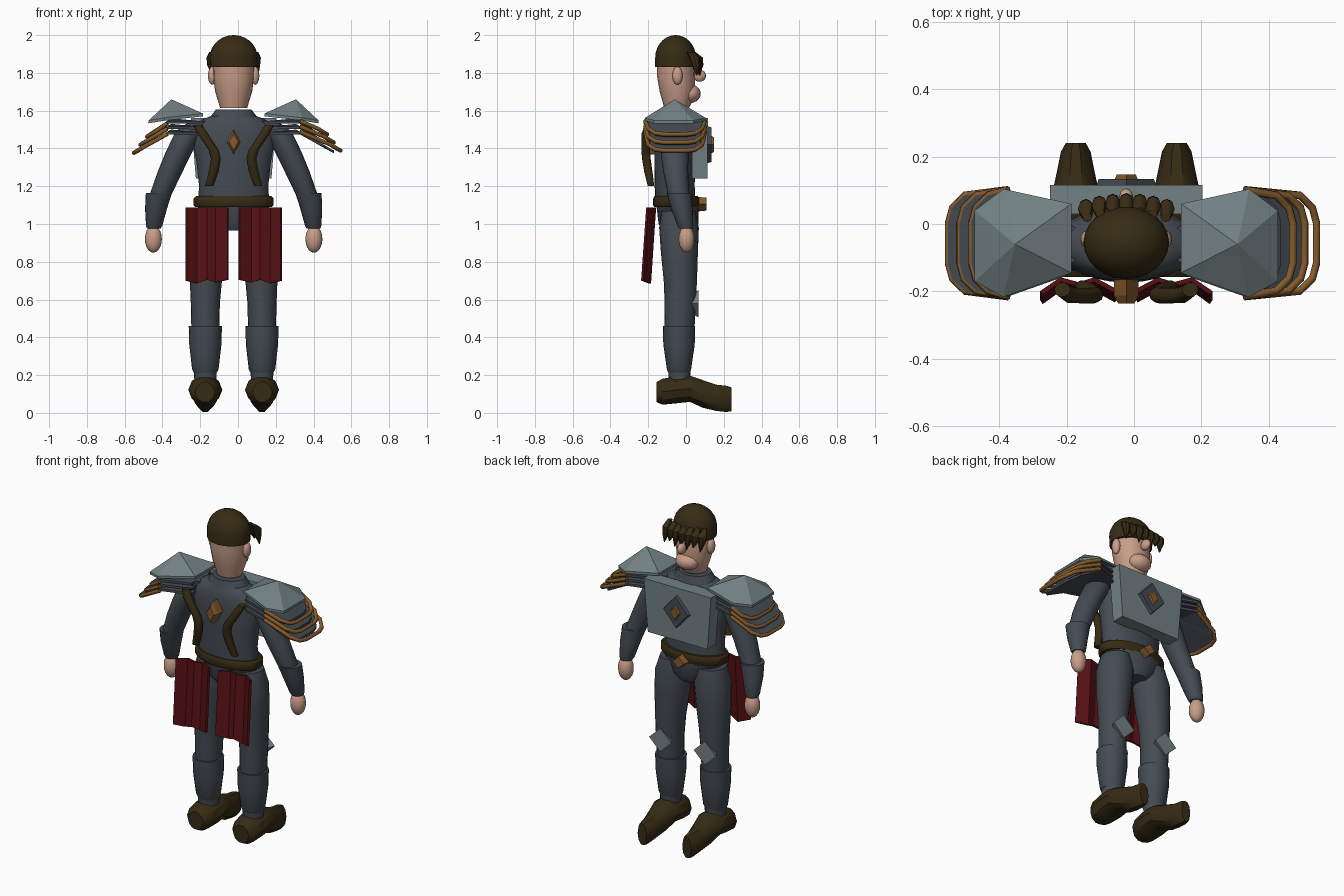
import bpy, bmesh, math
from mathutils import Matrix, Vector

if "Cube" in bpy.data.objects:
    bpy.data.objects.remove(bpy.data.objects["Cube"])

CX = -0.023  # body centre line


def material(name, rgb):
    m = bpy.data.materials.new(name)
    m.diffuse_color = (*rgb, 1)
    m.use_nodes = True
    m.node_tree.nodes["Principled BSDF"].inputs["Base Color"].default_value = m.diffuse_color
    return m


SKIN = material("skin", (0.58, 0.34, 0.25))
LEATHER = material("dark_brown", (0.038, 0.024, 0.007))
CLOTH = material("slate", (0.058, 0.07, 0.085))
STEEL = material("steel", (0.17, 0.22, 0.23))
BRONZE = material("bronze", (0.23, 0.105, 0.025))
RED = material("dark_red", (0.095, 0.005, 0.007))


def finish(name, bm, mat, angle=40):
    bmesh.ops.recalc_face_normals(bm, faces=bm.faces[:])
    me = bpy.data.meshes.new(name)
    bm.to_mesh(me)
    bm.free()
    for p in me.polygons:
        p.use_smooth = angle > 0
    if angle > 0:
        me.set_sharp_from_angle(angle=math.radians(angle))
    me.materials.append(mat)
    ob = bpy.data.objects.new(name, me)
    bpy.context.collection.objects.link(ob)
    return ob


def loft(name, rings, mat, axis="z", n=20, box=False, angle=40):
    """Skin elliptical rings (x, y, z, half width, half depth)."""
    bm = bmesh.new()
    phase, k = (math.pi / 4, math.sqrt(2)) if box else (0, 1)
    n = 4 if box else n
    loops = []
    for x, y, z, a, b in rings:
        loop = []
        for i in range(n):
            t = phase + 2 * math.pi * i / n
            u, v = k * a * math.cos(t), k * b * math.sin(t)
            co = (x + u, y + v, z) if axis == "z" else (x + u, y, z + v)
            loop.append(bm.verts.new(co))
        loops.append(loop)
    for p, q in zip(loops, loops[1:]):
        for i in range(n):
            j = (i + 1) % n
            bm.faces.new((p[i], p[j], q[j], q[i]))
    bm.faces.new(loops[0])
    bm.faces.new(loops[-1])
    return finish(name, bm, mat, angle)


def ball(name, loc, size, mat):
    bm = bmesh.new()
    bmesh.ops.create_uvsphere(bm, u_segments=16, v_segments=10, radius=1,
                              matrix=Matrix.Translation(loc) @ Matrix.Diagonal((*size, 1)))
    return finish(name, bm, mat)


def mid(rows):
    return [(CX, y, z, a, b) for y, z, a, b in rows]


def side(s, rows):
    return [(CX + s * d, y, z, a, b) for d, y, z, a, b in rows]


# Head
loft("head", mid([(-.05, 1.615, .072, .066), (-.045, 1.65, .082, .08), (-.045, 1.70, .098, .094),
                  (-.053, 1.78, .108, .1), (-.055, 1.87, .11, .098)]), SKIN)
ball("jaw", (CX, .02, 1.69), (.07, .058, .05), SKIN)
ball("nose", (CX, .072, 1.785), (.022, .034, .032), SKIN)
for s in (-1, 1):
    ball("ear", (CX + s * .114, -.045, 1.785), (.022, .027, .048), SKIN)

# Hair cap and fringe
dome = [(-.055, 1.83, .125, .108)]
for i in range(8):
    t = math.radians(i * 12.6)
    dome.append((-.055, 1.88 + .12 * math.sin(t), .127 * math.cos(t), .108 * math.cos(t)))
loft("hair_cap", mid(dome), LEATHER, n=24)
for i in range(7):
    d = (i - 3) * .04
    x, y = CX + d, .062 - 1.2 * d * d
    drop = .02 * (i % 2)
    loft("fringe_lock", [(x * .97, y - .025, 1.91, .014, .014), (x, y, 1.88, .024, .028),
                         (x, y + .008, 1.84, .02, .022),
                         (x + .008, y + .012, 1.785 + drop, .003, .003)], LEATHER, n=8)

# Torso, collar, belt and hips
loft("torso", mid([(-.055, 1.10, .19, .105), (-.06, 1.2, .183, .106), (-.06, 1.33, .197, .108),
                   (-.06, 1.45, .222, .108), (-.06, 1.52, .21, .102), (-.06, 1.555, .165, .09),
                   (-.06, 1.575, .11, .08)]), CLOTH, n=28)
loft("collar", mid([(-.055, 1.54, .14, .1), (-.055, 1.575, .118, .09), (-.055, 1.605, .095, .08)]), CLOTH)
loft("belt", mid([(-.052, 1.09, .203, .116), (-.052, 1.10, .212, .122), (-.052, 1.135, .212, .122),
                  (-.052, 1.147, .2, .115)]), LEATHER, n=28)
loft("belt_buckle", [(CX, .05, 1.105, .045, .04), (CX, .108, 1.105, .038, .034)], BRONZE, "y", 4, angle=0)
loft("hips", mid([(-.04, .965, .07, .085), (-.04, 1.0, .13, .105), (-.045, 1.1, .195, .112)]), CLOTH)

# Breastplate with diamond emblems front and back
loft("breastplate", mid([(.073, 1.24, .2, .04), (.073, 1.56, .226, .043)]), STEEL, box=True, angle=0)
loft("emblem_base", [(CX, .11, 1.42, .09, .1), (CX, .134, 1.42, .082, .092)], CLOTH, "y", 4, angle=0)
loft("emblem_gem", [(CX, .13, 1.42, .036, .048), (CX, .147, 1.42, .028, .04)], BRONZE, "y", 4, angle=0)
loft("back_gem", [(CX, -.165, 1.435, .037, .067), (CX, -.212, 1.435, .037, .067),
                  (CX, -.236, 1.435, .024, .045)], BRONZE, "y", 4, angle=0)


def skirt_panel(s):
    """Folded cloth hanging behind the leg."""
    bm = bmesh.new()
    fold = [(.03, -.2), (.095, -.165), (.14, -.18), (.195, -.165), (.252, -.205)]
    hem = (.705, .69, .705, .685, .7)
    top = [bm.verts.new((CX + s * d, y, 1.088)) for d, y in fold]
    low = [bm.verts.new((CX + s * d, y - .027, z)) for (d, y), z in zip(fold, hem)]
    for i in range(len(fold) - 1):
        bm.faces.new((top[i], top[i + 1], low[i + 1], low[i]))
    ob = finish("skirt_panel", bm, RED, 0)
    mod = ob.modifiers.new("thickness", "SOLIDIFY")
    mod.thickness, mod.offset = .014, 0


def tube(name, points, radius, mat):
    cu = bpy.data.curves.new(name, "CURVE")
    cu.dimensions = "3D"
    cu.bevel_depth, cu.bevel_resolution, cu.use_fill_caps = radius, 1, True
    sp = cu.splines.new("POLY")
    sp.points.add(len(points) - 1)
    for p, co in zip(sp.points, points):
        p.co = (*co, 1)
    cu.materials.append(mat)
    bpy.context.collection.objects.link(bpy.data.objects.new(name, cu))


def fan(name, apex, rim, mat, thick):
    bm = bmesh.new()
    top = bm.verts.new(apex)
    vs = [bm.verts.new(p) for p in rim]
    for i in range(len(vs)):
        bm.faces.new((top, vs[i], vs[(i + 1) % len(vs)]))
    bmesh.ops.recalc_face_normals(bm, faces=bm.faces[:])
    if sum((f.normal.z for f in bm.faces)) < 0:
        bmesh.ops.reverse_faces(bm, faces=bm.faces[:])
    ext = bmesh.ops.extrude_face_region(bm, geom=bm.faces[:], use_keep_orig=True)
    low = [v for v in ext["geom"] if isinstance(v, bmesh.types.BMVert)]
    bmesh.ops.translate(bm, vec=(0, 0, -thick), verts=low)
    return finish(name, bm, mat, 0)


def pauldron(s):
    """Faceted cap above three overlapping trimmed plates."""
    def at(d, y, z):
        return Vector((CX + s * d, y, z))
    cap = [(.163, .06, 1.585), (.365, .104, 1.562), (.45, .04, 1.548),
           (.45, -.17, 1.548), (.365, -.217, 1.562), (.163, -.145, 1.585)]
    fan("pauldron_cap", at(.33, -.06, 1.66), [at(*p) for p in cap], STEEL, .015)
    out, down = (.035, 0) if s > 0 else (-.002, .012)
    for i, o in enumerate((.46, .495, .53)):
        def rim(o, dz):
            zs, ze = 1.545 - .028 * i - dz, 1.475 - .043 * i - dz
            half = [(.35, .158, zs), (o - .05, .142, ze + .03), (o - .012, .105, ze + .006), (o, .06, ze)]
            return ([at(d, -.057 + w, z) for d, w, z in half]
                    + [at(d, -.057 - w, z) for d, w, z in reversed(half)])
        zi = 1.545 - .03 * i
        fan("pauldron_plate", at(.33, -.057, zi + .015),
            [at(.18, .045, zi)] + rim(o, 0) + [at(.18, -.155, zi)], CLOTH, .014)
        tube("pauldron_trim", rim(o + out, down), .012, BRONZE)


for s in (-1, 1):
    skirt_panel(s)
    pauldron(s)
    # Curved strap across the back
    loft("back_strap", side(s, [(.19, -.195, 1.525, .024, .022), (.165, -.212, 1.48, .027, .024),
                                (.105, -.213, 1.39, .027, .024), (.094, -.21, 1.345, .026, .024),
                                (.105, -.2, 1.28, .026, .023), (.13, -.185, 1.2, .022, .018)]),
         LEATHER, n=10)
    # Arm
    loft("upper_arm", side(s, [(.18, -.06, 1.545, .05, .06), (.235, -.06, 1.49, .072, .078),
                               (.29, -.06, 1.38, .07, .073), (.335, -.055, 1.28, .066, .066),
                               (.385, -.04, 1.16, .058, .058), (.41, -.02, 1.05, .045, .045)]), CLOTH)
    loft("forearm_guard", side(s, [(.396, -.037, 1.165, .069, .066), (.411, -.022, 1.08, .058, .057),
                                   (.421, -.003, .99, .043, .042), (.423, 0, .975, .036, .036)]), CLOTH)
    ball("hand", (CX + s * .425, .003, .92), (.045, .042, .072), SKIN)
    # Leg and shin guard
    loft("leg", side(s, [(.12, -.04, 1.07, .085, .09), (.13, -.037, .98, .104, .105),
                         (.138, -.035, .85, .1, .098), (.147, -.03, .7, .085, .088),
                         (.15, -.03, .58, .077, .083), (.15, -.035, .45, .074, .08),
                         (.15, -.035, .17, .058, .055)]), CLOTH)
    loft("shin_guard", side(s, [(.15, -.037, .46, .088, .086), (.15, -.037, .36, .085, .083),
                                (.15, -.037, .23, .07, .064), (.15, -.037, .215, .062, .058)]), CLOTH)
    loft("knee_guard", side(s, [(.15, .015, .578, .045, .045), (.15, .066, .578, .075, .072)]),
         STEEL, "y", 4, angle=0)
    # Boot
    loft("boot", side(s, [(.152, -.157, .11, .052, .055), (.152, -.125, .112, .08, .072),
                          (.15, -.05, .122, .09, .075), (.15, .02, .128, .086, .073),
                          (.15, .09, .1, .07, .077), (.15, .16, .08, .055, .073),
                          (.15, .215, .074, .044, .073), (.15, .24, .072, .03, .066)]),
         LEATHER, "y", 10, angle=35)
